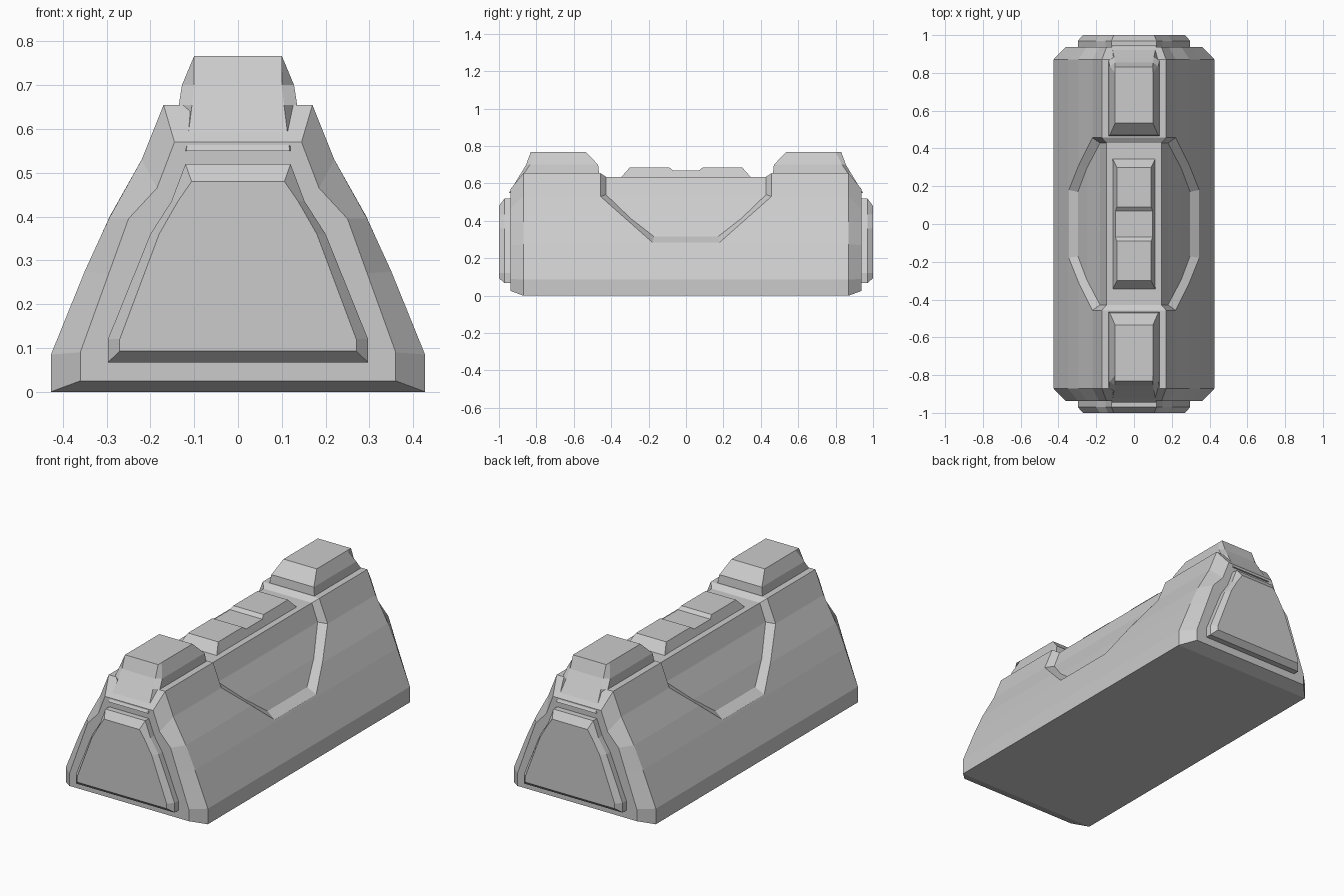
import bpy, bmesh

if "Cube" in bpy.data.objects:
    bpy.data.objects.remove(bpy.data.objects["Cube"])


def make(name, rings, closed=True, caps=True):
    """Skin a list of equal-length point rings into a flat-shaded object."""
    bm = bmesh.new()
    rows = [[bm.verts.new(p) for p in r] for r in rings]
    n = len(rows[0])
    for a, b in zip(rows, rows[1:]):
        for i in range(n if closed else n - 1):
            j = (i + 1) % n
            bm.faces.new((a[i], a[j], b[j], b[i]))
    if caps:
        bm.faces.new(rows[0])
        bm.faces.new(rows[-1])
    bmesh.ops.recalc_face_normals(bm, faces=bm.faces)
    me = bpy.data.meshes.new(name)
    bm.to_mesh(me)
    bm.free()
    ob = bpy.data.objects.new(name, me)
    bpy.context.collection.objects.link(ob)
    return ob


def section(half, y):
    """Mirror a half profile (x, z) into a full ring at y."""
    return [(x, y, z) for x, z in half] + [(-x, y, z) for x, z in reversed(half)]


# Main body: tapered hull with bevelled ends
skin = [(.427, 0), (.427, .085), (.35, .275), (.295, .395), (.22, .53), (.17, .655)]
end = [(.36, .025), (.36, .09), (.295, .27), (.25, .395), (.185, .465), (.145, .57)]
body = make("body", [section(end, -.938), section(skin, -.87),
                     section(skin, .87), section(end, .938)])

# Notch cut through the middle; the recessed panel below fills it
edge = [(.457, .8), (.457, .53), (.31, .40), (.18, .285)]
outline = edge + [(-y, z) for y, z in reversed(edge)]
cutter = make("notch_cutter", [[(x, y, z) for y, z in outline] for x in (-.6, .6)])
cutter.hide_render = True
mod = body.modifiers.new("notch", 'BOOLEAN')
mod.object = cutter
mod.solver = 'EXACT'
bpy.context.view_layer.objects.active = body
bpy.ops.object.modifier_apply(modifier="notch")
bpy.data.objects.remove(cutter)

# Recessed saddle panel: each row runs lip, floor, floor, lip
outer = [(.345, .18, .285), (.293, .31, .40), (.22, .457, .53), (.17, .457, .655)]
inner = [(.297, .17, .315), (.25, .295, .412), (.18, .428, .54), (.145, .428, .635)]
rows = []
for s in (1, -1):
    side = [[(s*xo, -yo, zo), (s*xi, -yi, zi), (s*xi, yi, zi), (s*xo, yo, zo)]
            for (xo, yo, zo), (xi, yi, zi) in zip(outer, inner)]
    x, y, z = outer[0]
    xi, yi, zi = inner[0]
    # lower chamfer
    make("panel_lip_right" if s > 0 else "panel_lip_left",
         [[(s*x, -y, z), (s*x, y, z)], [(s*xi, -yi, zi), (s*xi, yi, zi)]],
         closed=False, caps=False)
    rows += side if s > 0 else side[::-1]
panel = make("recessed_panel", rows, closed=False, caps=False)

# Top boss with a shallow dip in the middle
prof = [(-.345, .635), (-.30, .686), (-.09, .686), (-.07, .67),
        (.07, .67), (.09, .686), (.30, .686), (.345, .635)]
boss_rings = []
for y, z in prof:
    w = .113 - .022 * (z - .635) / .051
    b = max(-.345, min(.345, y))
    boss_rings.append([(-.113, b, .63), (-w, y, z), (w, y, z), (.113, b, .63)])
make("top_boss", boss_rings)

# Sight posts and end plates at both ends
# post levels: z, front x, front y, shoulder x, shoulder y, back y
levels = [(.55, .118, .946, .135, .88, .465), (.655, .105, .882, .135, .865, .465),
          (.70, .10, .855, .128, .835, .47), (.767, .10, .83, .10, .80, .535)]
plate_out = [(.297, .067), (.297, .12), (.20, .36), (.152, .435), (.12, .52)]
plate_in = [(.27, .093), (.27, .12), (.18, .36), (.137, .435), (.106, .48)]
for s, tag in ((-1, "front"), (1, "back")):
    make(tag + "_post", [[(-xf, s*yf, z), (xf, s*yf, z), (xm, s*ym, z), (xm, s*yb, z),
                          (-xm, s*yb, z), (-xm, s*ym, z)]
                         for z, xf, yf, xm, ym, yb in levels])
    make(tag + "_plate", [section(plate_out, s*.92), section(plate_out, s*.97),
                          section(plate_in, s*1.0)])
